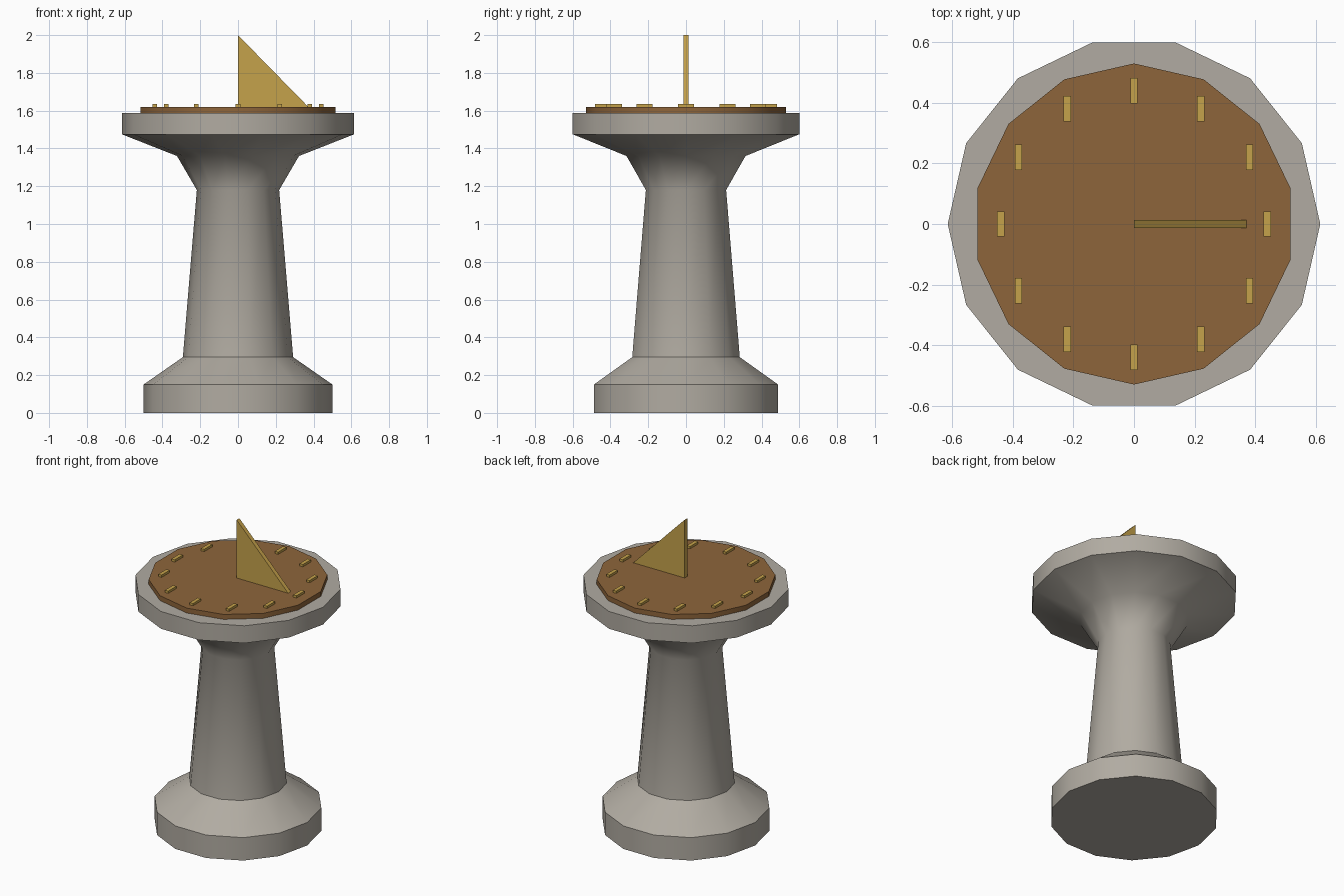
import bpy, bmesh, math
from mathutils import Matrix

cube = bpy.data.objects.get("Cube")
if cube:
    bpy.data.objects.remove(cube, do_unlink=True)

SIDES = 14


def material(name, rgb):
    m = bpy.data.materials.new(name)
    m.use_nodes = True
    m.diffuse_color = (*rgb, 1)
    m.node_tree.nodes["Principled BSDF"].inputs["Base Color"].default_value = (*rgb, 1)
    return m


stone = material("grey stone", (0.44, 0.41, 0.36))
bronze = material("brown bronze", (0.27, 0.13, 0.043))
brass = material("gold brass", (0.56, 0.36, 0.07))


def finish(name, bm, mat, smooth=False):
    bmesh.ops.recalc_face_normals(bm, faces=bm.faces)
    mesh = bpy.data.meshes.new(name)
    bm.to_mesh(mesh)
    bm.free()
    mesh.materials.append(mat)
    obj = bpy.data.objects.new(name, mesh)
    bpy.context.collection.objects.link(obj)
    if smooth:
        bpy.ops.object.select_all(action="DESELECT")
        obj.select_set(True)
        bpy.context.view_layer.objects.active = obj
        bpy.ops.object.shade_smooth_by_angle(angle=math.radians(45))
    return obj


def turned(name, profile, mat, start=0.0):
    """Faceted solid of revolution from (radius, height) pairs, capped at both ends."""
    bm = bmesh.new()
    rings = []
    for r, z in profile:
        angles = [start + math.tau * i / SIDES for i in range(SIDES)]
        rings.append([bm.verts.new((r * math.cos(a), r * math.sin(a), z)) for a in angles])
    for low, high in zip(rings, rings[1:]):
        for i in range(SIDES):
            j = (i + 1) % SIDES
            bm.faces.new((low[i], low[j], high[j], high[i]))
    bm.faces.new(rings[0][::-1])
    bm.faces.new(rings[-1])
    return finish(name, bm, mat, smooth=True)


# Stone pedestal: plinth, tapered column, flared capital
turned("pedestal", [(0.5, 0), (0.5, 0.15), (0.292, 0.295), (0.218, 1.18),
                    (0.323, 1.36), (0.615, 1.475), (0.615, 1.588)], stone)

# Dial plate, with a corner pointing to the back
turned("dial_plate", [(0.53, 1.58), (0.53, 1.62)], bronze, start=math.pi / 2)

# Twelve hour marks, all parallel
for hour in range(12):
    a = math.tau * hour / 12
    bm = bmesh.new()
    bmesh.ops.create_cube(bm, size=1, matrix=Matrix.Translation(
        (0.44 * math.cos(a), 0.44 * math.sin(a), 1.623)) @ Matrix.Diagonal((0.024, 0.084, 0.024, 1)))
    finish(f"hour_mark_{hour + 1}", bm, brass)

# Triangular gnomon
bm = bmesh.new()
face = bm.faces.new([bm.verts.new((x, -0.014, z)) for x, z in ((0, 1.61), (0.382, 1.61), (0, 2))])
side = bmesh.ops.extrude_face_region(bm, geom=[face])["geom"]
bmesh.ops.translate(bm, vec=(0, 0.028, 0), verts=[v for v in side if isinstance(v, bmesh.types.BMVert)])
finish("gnomon", bm, brass)
